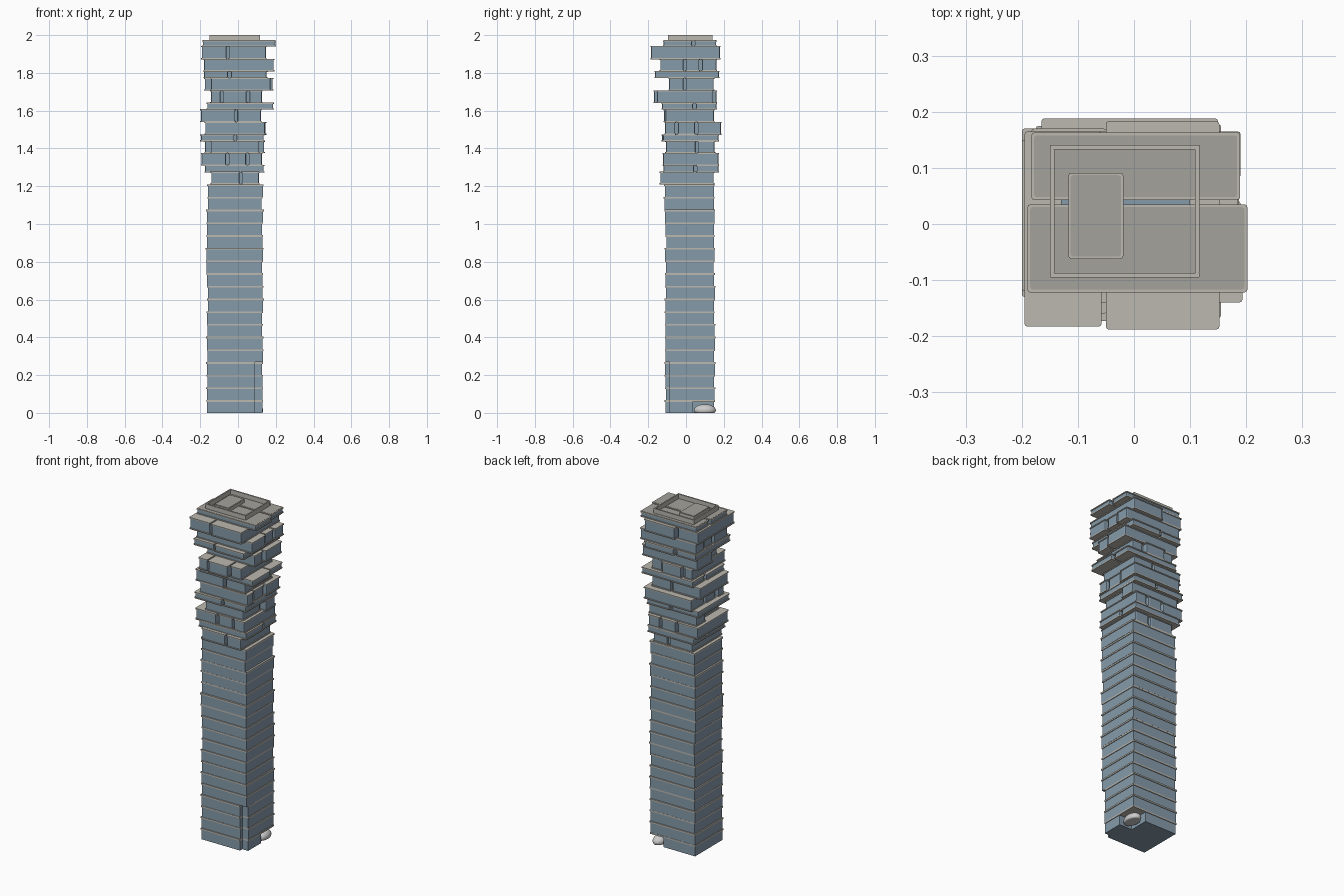
import bpy, bmesh, math, random

if "Cube" in bpy.data.objects:
    bpy.data.objects.remove(bpy.data.objects["Cube"])

random.seed(4)


def material(name, rgb):
    m = bpy.data.materials.new(name)
    m.diffuse_color = (*rgb, 1)
    m.use_nodes = True
    m.node_tree.nodes["Principled BSDF"].inputs["Base Color"].default_value = m.diffuse_color
    return m


GLASS = material("blue_glass", (0.24, 0.33, 0.41))
SLAB = material("pale_concrete", (0.50, 0.48, 0.43))
ROOF = material("roof_grey", (0.37, 0.36, 0.33))
METAL = material("polished_metal", (0.62, 0.63, 0.65))


def prism(bm, pts, z0, z1, mat=0):
    """Extrude a footprint polygon between two heights."""
    lo = [bm.verts.new((x, y, z0)) for x, y in pts]
    hi = [bm.verts.new((x, y, z1)) for x, y in pts]
    n = len(pts)
    faces = [bm.faces.new(lo[::-1]), bm.faces.new(hi)]
    faces += [bm.faces.new((lo[i], lo[(i + 1) % n], hi[(i + 1) % n], hi[i])) for i in range(n)]
    for f in faces:
        f.material_index = mat


def rect(x0, x1, y0, y1, r=0.005):
    """Rectangle footprint with small rounded corners."""
    pts = []
    for k, (cx, cy) in enumerate([(x0 + r, y0 + r), (x1 - r, y0 + r), (x1 - r, y1 - r), (x0 + r, y1 - r)]):
        for s in range(3):
            a = math.pi + k * math.pi / 2 + s * math.pi / 4
            pts.append((cx + r * math.cos(a), cy + r * math.sin(a)))
    return pts


def finish(bm, name, *mats):
    bmesh.ops.recalc_face_normals(bm, faces=bm.faces)
    me = bpy.data.meshes.new(name)
    bm.to_mesh(me)
    bm.free()
    for m in mats:
        me.materials.append(m)
    ob = bpy.data.objects.new(name, me)
    bpy.context.collection.objects.link(ob)
    return ob


def block(bm, x0, x1, y0, y1, z0, z1, t=0.006, e=0.004):
    """Glass box between two slightly wider slabs."""
    prism(bm, rect(x0 + e, x1 - e, y0 + e, y1 - e), z0 + t, z1 - t, 0)
    prism(bm, rect(x0, x1, y0, y1), z0, z0 + t, 1)
    prism(bm, rect(x0, x1, y0, y1), z1 - t, z1, 1)


# Lower shaft: stacked storeys, with a front-right corner notch and a cut-away entrance
PITCH, COUNT = 1.21 / 18, 18
for i in range(COUNT):
    amp = 0.002 + 0.004 * i / COUNT
    j = [random.uniform(-amp, amp) for _ in range(4)]
    z = i * PITCH
    bm = bmesh.new()
    for za, zb, e, mat in ((z, z + PITCH - 0.009, 0.004, 0), (z + PITCH - 0.009, z + PITCH, 0, 1)):
        x0, x1 = -0.167 + j[0] + e, 0.134 + j[1] - e
        y0, y1 = -0.113 + j[2] + e, 0.154 + j[3] - e
        pts = [(x0, y0)]
        if i < 4:
            pts += [(0.09, y0), (0.09, -0.088), (x1, -0.088)]
        else:
            pts += [(x1, y0)]
        if i == 0 and mat == 0:
            pts += [(x1, 0.035), (0.045, 0.035), (0.045, y1)]
        else:
            pts += [(x1, y1)]
        prism(bm, pts + [(x0, y1)], za, zb, mat)
    finish(bm, f"shaft_storey_{i + 1:02d}", GLASS, SLAB)

# Upper storeys running front to back: z range, x limits of the side-by-side blocks, y span of each
RUN_Y = [
    (1.210, 1.277, (-0.145, 0.015, 0.115), ((-0.14, 0.15), (-0.14, 0.15))),
    (1.310, 1.377, (-0.197, -0.056, 0.05, 0.13), ((-0.125, 0.17), (-0.12, 0.175), (-0.125, 0.175))),
    (1.438, 1.475, (-0.20, -0.015, 0.14), ((-0.13, 0.17), (-0.125, 0.175))),
    (1.540, 1.608, (-0.20, -0.01, 0.125), ((-0.12, 0.15), (-0.112, 0.152))),
    (1.640, 1.708, (-0.147, -0.085, 0.053, 0.13), ((-0.165, 0.15), (-0.173, 0.165), (-0.157, 0.145))),
    (1.772, 1.810, (-0.183, -0.045, 0.155), ((-0.16, 0.17), (-0.168, 0.178))),
    (1.872, 1.942, (-0.195, -0.054, 0.152), ((-0.183, 0.165), (-0.188, 0.183))),
]
# Upper storeys running side to side: z range, y limits of the blocks, x span of each
RUN_X = [
    (1.272, 1.312, (-0.122, 0.05, 0.175), ((-0.178, 0.14), (-0.175, 0.135))),
    (1.375, 1.440, (-0.11, 0.058, 0.155), ((-0.145, 0.113), (-0.178, 0.142))),
    (1.472, 1.540, (-0.115, -0.05, 0.055, 0.188), ((-0.177, 0.146), (-0.17, 0.14), (-0.165, 0.15))),
    (1.606, 1.642, (-0.13, 0.045, 0.165), ((-0.166, 0.19), (-0.16, 0.18))),
    (1.706, 1.774, (-0.093, -0.006, 0.15), ((-0.146, 0.175), (-0.18, 0.187))),
    (1.808, 1.874, (-0.14, -0.006, 0.078, 0.165), ((-0.183, 0.193), (-0.175, 0.185), (-0.183, 0.19))),
    (1.940, 1.972, (-0.122, 0.039, 0.163), ((-0.19, 0.202), (-0.183, 0.189))),
]
GAP = 0.004
for axis, layers in (("y", RUN_Y), ("x", RUN_X)):
    for n, (z0, z1, cuts, spans) in enumerate(layers):
        bm = bmesh.new()
        for k, (a, b) in enumerate(spans):
            lo = cuts[k] + (GAP if k else 0)
            hi = cuts[k + 1] - (GAP if k + 1 < len(spans) else 0)
            dims = (lo, hi, a, b) if axis == "y" else (a, b, lo, hi)
            block(bm, *dims, z0, z1)
            # darker roof panels on the topmost blocks
            if axis == "x" and n == len(layers) - 1:
                x0, x1, y0, y1 = dims
                prism(bm, rect(x0 + .005, x1 - .005, y0 + .005, y1 - .005), z1 - 0.001, z1 + 0.001, 2)
        finish(bm, f"shifted_storey_{axis}_{n + 1}", GLASS, SLAB, ROOF)

# Inner core seen through the gaps
bm = bmesh.new()
prism(bm, rect(-0.13, 0.10, -0.085, 0.13), 1.2, 1.965)
finish(bm, "core", GLASS)

# Roof parapet frame
X0, X1, Y0, Y1, T = -0.15, 0.117, -0.095, 0.141, 0.008
bm = bmesh.new()
for r in ((X0, X1, Y0, Y0 + T), (X0, X1, Y1 - T, Y1), (X0, X0 + T, Y0 + T, Y1 - T), (X1 - T, X1, Y0 + T, Y1 - T)):
    prism(bm, rect(*r, r=0.001), 1.968, 2.0)
finish(bm, "roof_parapet", SLAB)

# Plant room on the roof
bm = bmesh.new()
prism(bm, rect(-0.117, -0.019, -0.062, 0.091), 1.968, 1.992, 0)
prism(bm, rect(-0.113, -0.023, -0.058, 0.087), 1.991, 1.994, 1)
finish(bm, "plant_room", SLAB, ROOF)

# Smooth pebble sculpture in the entrance, flattened at the ground
bm = bmesh.new()
bmesh.ops.create_uvsphere(bm, u_segments=32, v_segments=16, radius=1)
for v in bm.verts:
    v.co = (0.095 + 0.038 * v.co.x, 0.1 + 0.058 * v.co.y, max(0, 0.014 + 0.032 * v.co.z))
for f in bm.faces:
    f.smooth = True
finish(bm, "pebble_sculpture", METAL)
